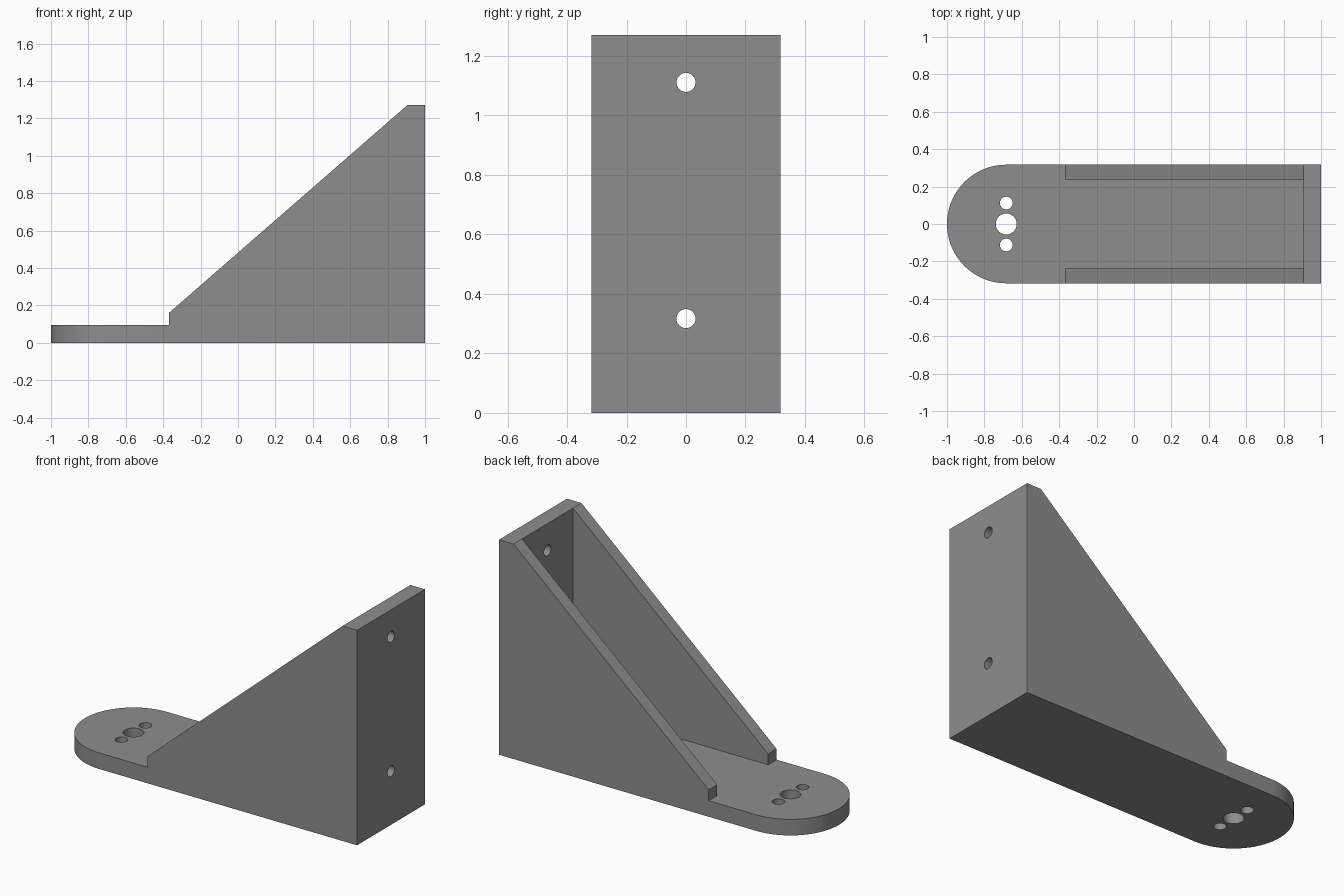
import bpy, bmesh, math
from mathutils import Vector

if "Cube" in bpy.data.objects:
    bpy.data.objects.remove(bpy.data.objects["Cube"])

HALF_W, WALL_Y, HEIGHT = 0.317, 0.238, 1.27
BASE_T, PLATE_X, STEP_X = 0.095, 0.905, -0.37
HOLE_X = -1 + HALF_W

grey = bpy.data.materials.new("grey")
grey.diffuse_color = (0.27, 0.27, 0.27, 1)
grey.use_nodes = True
grey.node_tree.nodes["Principled BSDF"].inputs["Base Color"].default_value = grey.diffuse_color


def prism(name, points, depth):
    """Extrude a closed 3D outline along a depth vector."""
    bm = bmesh.new()
    face = bm.faces.new([bm.verts.new(p) for p in points])
    out = bmesh.ops.extrude_face_region(bm, geom=[face])
    verts = [v for v in out["geom"] if isinstance(v, bmesh.types.BMVert)]
    bmesh.ops.translate(bm, verts=verts, vec=Vector(depth))
    bmesh.ops.recalc_face_normals(bm, faces=bm.faces)
    mesh = bpy.data.meshes.new(name)
    bm.to_mesh(mesh)
    bm.free()
    mesh.materials.append(grey)
    obj = bpy.data.objects.new(name, mesh)
    bpy.context.collection.objects.link(obj)
    return obj


def circle(r, n=48):
    return [(r * math.cos(2 * math.pi * i / n), r * math.sin(2 * math.pi * i / n)) for i in range(n)]


# Block with a rounded nose
nose = [(HOLE_X + HALF_W * math.cos(a), HALF_W * math.sin(a))
        for a in (math.pi / 2 + math.pi * i / 48 for i in range(49))]
plan = nose + [(1, -HALF_W), (1, HALF_W)]
bracket = prism("bracket", [(x, y, 0) for x, y in plan], (0, 0, HEIGHT))

# Pocket between the side walls, opening over the whole nose
pocket = [(-1.5, -1), (STEP_X, -1), (STEP_X, -WALL_Y), (PLATE_X, -WALL_Y),
          (PLATE_X, WALL_Y), (STEP_X, WALL_Y), (STEP_X, 1), (-1.5, 1)]
cutters = [prism("pocket_cutter", [(x, y, BASE_T) for x, y in pocket], (0, 0, 2))]

# Sloping top of the side walls
slope = (HEIGHT - 0.159) / (PLATE_X - STEP_X)
ramp = [(x, HEIGHT + slope * (x - PLATE_X)) for x in (-0.42, 1.2)] + [(1.2, 3), (-0.42, 3)]
cutters.append(prism("slope_cutter", [(x, -1, z) for x, z in ramp], (0, 2, 0)))

# Holes through the base
for y, r in ((0, 0.056), (-0.112, 0.034), (0.112, 0.034)):
    cutters.append(prism("base_hole_cutter", [(HOLE_X + a, y + b, -0.1) for a, b in circle(r)], (0, 0, 0.4)))

# Holes through the upright plate
for z in (0.317, 1.111):
    cutters.append(prism("plate_hole_cutter", [(0.8, a, z + b) for a, b in circle(0.032)], (0.4, 0, 0)))

# Apply the cuts and remove the cutters
for c in cutters:
    c.hide_render = True
    mod = bracket.modifiers.new(c.name, 'BOOLEAN')
    mod.operation, mod.solver, mod.object = 'DIFFERENCE', 'EXACT', c
bpy.context.view_layer.objects.active = bracket
bracket.select_set(True)
for c in cutters:
    c.select_set(False)
for mod in list(bracket.modifiers):
    bpy.ops.object.modifier_apply(modifier=mod.name)
for c in cutters:
    bpy.data.objects.remove(c)

bpy.ops.object.shade_smooth_by_angle(angle=math.radians(30))
